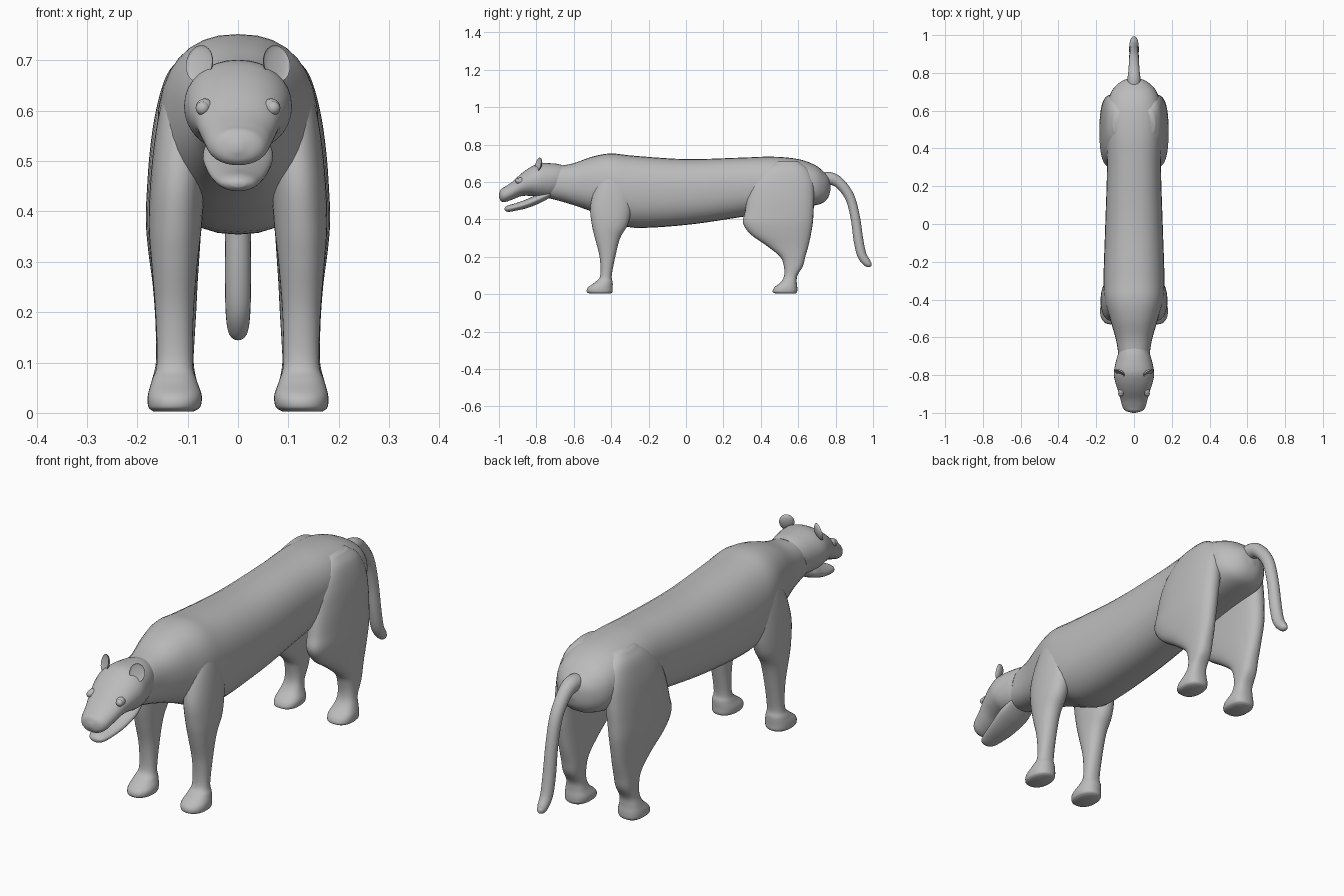
import bpy, bmesh, math
from mathutils import Vector, Matrix

if "Cube" in bpy.data.objects:
    bpy.data.objects.remove(bpy.data.objects["Cube"])

fur = bpy.data.materials.new("grey fur")
fur.diffuse_color = (0.5, 0.5, 0.5, 1)
fur.use_nodes = True
fur.node_tree.nodes["Principled BSDF"].inputs["Base Color"].default_value = fur.diffuse_color


def finish(bm, name, angle=50):
    bmesh.ops.recalc_face_normals(bm, faces=bm.faces[:])
    mesh = bpy.data.meshes.new(name)
    bm.to_mesh(mesh)
    bm.free()
    mesh.materials.append(fur)
    ob = bpy.data.objects.new(name, mesh)
    bpy.context.collection.objects.link(ob)
    bpy.ops.object.select_all(action='DESELECT')
    bpy.context.view_layer.objects.active = ob
    ob.select_set(True)
    bpy.ops.object.shade_smooth_by_angle(angle=math.radians(angle))
    return ob


def spline(rows, steps):
    """Smoothly interpolate rows of numbers."""
    rows = [Vector(r) for r in rows]
    out = []
    for i in range(len(rows) - 1):
        a, b = rows[i], rows[i + 1]
        ma = (b - rows[i - 1]) / 2 if i else b - a
        mb = (rows[i + 2] - a) / 2 if i + 2 < len(rows) else b - a
        for k in range(steps):
            t = k / steps
            out.append(a * (2*t**3 - 3*t**2 + 1) + ma * (t**3 - 2*t**2 + t)
                       + b * (3*t**2 - 2*t**3) + mb * (t**3 - t**2))
    return out + [rows[-1]]


def loft(name, rings, power=2.0, sides=32):
    """Skin rings given as (centre, half axis u, half axis v)."""
    bm = bmesh.new()
    loops = []
    for c, u, v in rings:
        loop = []
        for k in range(sides):
            a = 2 * math.pi * k / sides
            cs, sn = math.cos(a), math.sin(a)
            p = c + u * math.copysign(abs(cs) ** (2 / power), cs) \
                  + v * math.copysign(abs(sn) ** (2 / power), sn)
            loop.append(bm.verts.new(p))
        loops.append(loop)
    for a, b in zip(loops, loops[1:]):
        for k in range(sides):
            j = (k + 1) % sides
            bm.faces.new((a[k], a[j], b[j], b[k]))
    bm.faces.new(loops[0])
    bm.faces.new(loops[-1])
    return finish(bm, name)


def lengthwise(name, rows, power=2.0):
    """Rows: top y, top z, bottom y, bottom z, half width."""
    rings = []
    for ty, tz, by, bz, w in spline(rows, 5):
        top, bot = Vector((0, ty, tz)), Vector((0, by, bz))
        rings.append(((top + bot) / 2, Vector((max(w, 0.001), 0, 0)), (top - bot) / 2))
    return loft(name, rings, power)


def leg(name, side, rows, power=2.2):
    """Rows: z, front y, back y, inner x, outer x."""
    rings = [(Vector((side * (i + o) / 2, (f + b) / 2, z)),
              Vector(((o - i) / 2, 0, 0)), Vector((0, (b - f) / 2, 0)))
             for z, f, b, i, o in spline(rows, 5)]
    return loft(name, rings, power)


# Torso and neck
lengthwise("torso", [
    (-.68, .685, -.74, .515, .08), (-.60, .70, -.63, .485, .095),
    (-.50, .735, -.50, .44, .128), (-.40, .752, -.40, .395, .155),
    (-.28, .74, -.28, .355, .161), (0, .722, 0, .37, .152),
    (.30, .73, .28, .41, .143), (.46, .735, .46, .44, .147),
    (.60, .722, .60, .46, .145), (.69, .69, .69, .475, .125),
    (.74, .65, .735, .49, .09), (.765, .62, .762, .52, .05),
    (.773, .58, .773, .56, .008)], 2.35)

# Skull with upper muzzle
lengthwise("head", [
    (-.66, .69, -.72, .515, .084), (-.70, .698, -.75, .513, .095),
    (-.78, .70, -.79, .517, .107), (-.83, .68, -.83, .525, .101),
    (-.88, .645, -.88, .524, .086), (-.93, .60, -.93, .505, .071),
    (-.97, .573, -.97, .492, .060), (-.99, .56, -.99, .498, .043),
    (-1.0, .536, -1.0, .518, .008)], 2.1)

# Lower jaw
lengthwise("lower_jaw", [
    (-.72, .56, -.72, .52, .06), (-.79, .535, -.78, .487, .070),
    (-.85, .508, -.85, .460, .062), (-.91, .486, -.91, .446, .049),
    (-.95, .475, -.95, .440, .036), (-.966, .466, -.966, .446, .020),
    (-.97, .459, -.97, .453, .005)])

FRONT = [(.003, -.515, -.405, .088, .168), (.012, -.53, -.393, .075, .178),
         (.035, -.525, -.392, .072, .179), (.065, -.485, -.392, .082, .171),
         (.10, -.458, -.397, .090, .161), (.20, -.462, -.378, .088, .164),
         (.30, -.487, -.352, .080, .172), (.37, -.503, -.312, .072, .177),
         (.46, -.512, -.29, .065, .174), (.56, -.49, -.29, .055, .163),
         (.64, -.45, -.32, .05, .145), (.69, -.41, -.36, .05, .115)]
HIND = [(.003, .48, .585, .088, .168), (.012, .463, .594, .075, .178),
        (.035, .472, .595, .072, .179), (.065, .507, .592, .082, .171),
        (.10, .525, .596, .088, .163), (.15, .523, .625, .086, .163),
        (.20, .503, .638, .083, .165), (.26, .43, .655, .08, .170),
        (.32, .345, .668, .076, .178), (.38, .305, .678, .072, .183),
        (.44, .315, .682, .068, .181), (.52, .33, .685, .06, .175),
        (.60, .36, .68, .055, .163), (.67, .42, .65, .05, .142),
        (.71, .48, .60, .05, .11)]

for side, label in ((-1, "right"), (1, "left")):
    leg("front_leg_" + label, side, FRONT)
    leg("hind_leg_" + label, side, HIND, 2.5)

    # Cupped ear
    bm = bmesh.new()
    bmesh.ops.create_uvsphere(bm, u_segments=24, v_segments=16, radius=1)
    for v in bm.verts:
        if v.co.y < 0:
            v.co.y *= -0.35
        v.co = Vector((v.co.x * .030, v.co.y * .016, v.co.z * .037))
    place = Matrix.Translation((side * .077, -.79, .694)) @ \
        Matrix.Rotation(side * math.radians(30), 4, 'Z') @ \
        Matrix.Rotation(math.radians(-14), 4, 'X')
    bmesh.ops.transform(bm, matrix=place, verts=bm.verts[:])
    finish(bm, "ear_" + label)

    # Eye and the lid around it
    bm = bmesh.new()
    bmesh.ops.create_uvsphere(bm, u_segments=20, v_segments=12, radius=.014,
                              matrix=Matrix.Translation((side * .070, -.898, .605)))
    finish(bm, "eye_" + label)
    bm = bmesh.new()
    bmesh.ops.create_uvsphere(bm, u_segments=20, v_segments=12, radius=1,
                              matrix=Matrix.Translation((side * .066, -.886, .606))
                              @ Matrix.Diagonal((.018, .020, .018, 1)))
    finish(bm, "eyelid_" + label)

# Tail swept along a curve, rounded at the tip
path = spline([(.71, .612, .034), (.77, .618, .034), (.82, .594, .029), (.875, .52, .026),
               (.905, .41, .025), (.922, .29, .026), (.94, .21, .025),
               (.968, .168, .021), (.985, .156, .013), (.992, .152, .002)], 5)
rings = []
for i, p in enumerate(path):
    d = path[min(i + 1, len(path) - 1)] - path[max(i - 1, 0)]
    n = Vector((0, -d.y, d.x)).normalized()
    rings.append((Vector((0, p.x, p.y)), Vector((p.z, 0, 0)), n * p.z))
loft("tail", rings, sides=20)
